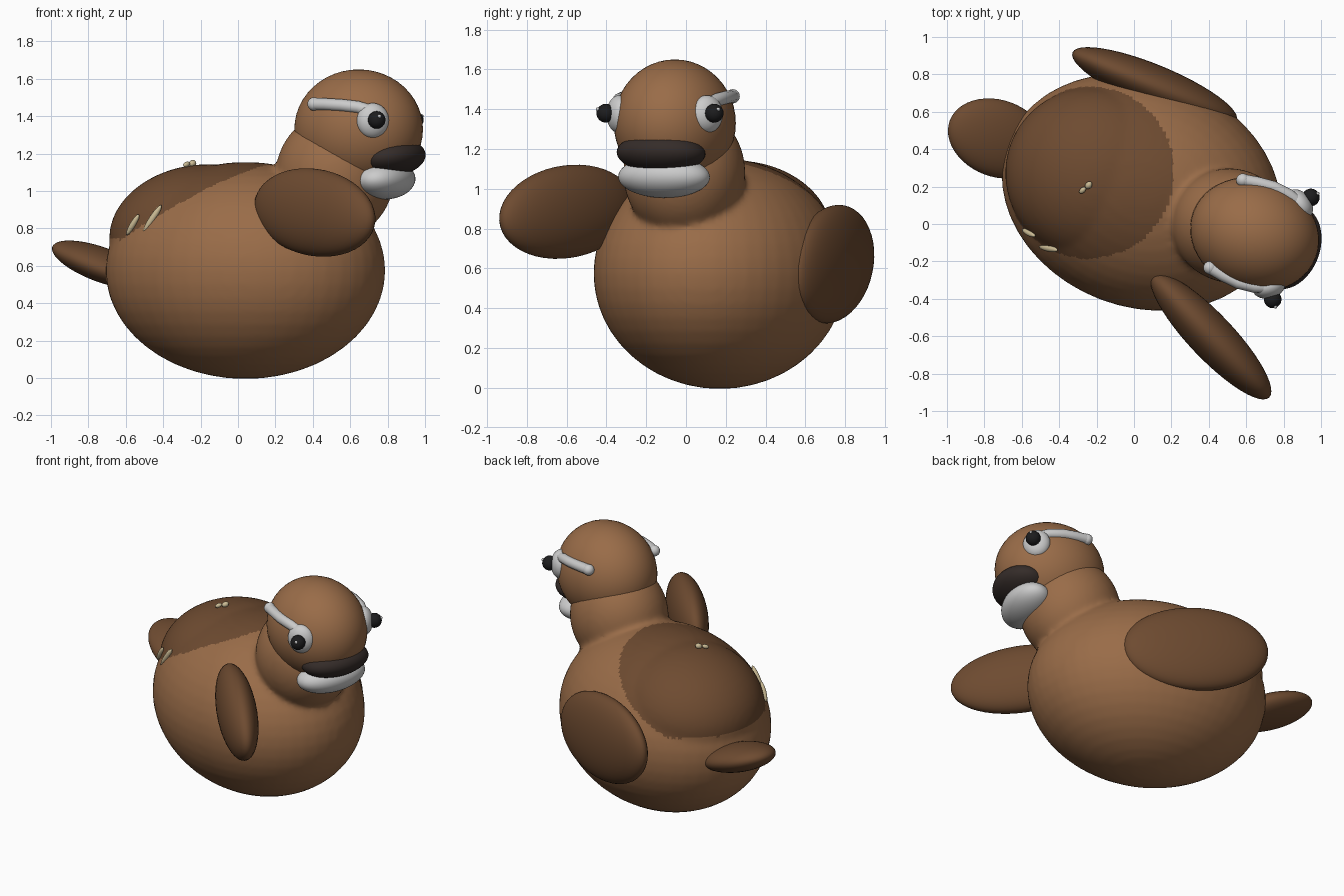
import bpy, bmesh
from math import radians
from mathutils import Matrix, Vector, Euler

if "Cube" in bpy.data.objects:
    bpy.data.objects.remove(bpy.data.objects["Cube"])


def material(name, r, g, b):
    m = bpy.data.materials.new(name)
    m.diffuse_color = (r, g, b, 1)
    m.use_nodes = True
    m.node_tree.nodes["Principled BSDF"].inputs["Base Color"].default_value = m.diffuse_color
    return m


BROWN = material("brown", 0.32, 0.15, 0.065)
DARK = material("dark_brown", 0.155, 0.07, 0.03)
WHITE = material("white", 0.8, 0.8, 0.78)
BLACK = material("black", 0.012, 0.012, 0.013)
BEAK = material("beak_dark", 0.035, 0.025, 0.022)
STRAW = material("straw", 0.6, 0.5, 0.3)

# The bird's own frame: +x is its facing direction
FRAME = Matrix.Translation((0.04, 0.17, 0)) @ Matrix.Rotation(radians(-20.5), 4, 'Z')


def ellipsoid(name, centre, radii, mat, yaw=0, pitch=0, segments=48):
    rot = Euler((0, radians(pitch), radians(yaw))).to_matrix().to_4x4()
    bm = bmesh.new()
    bmesh.ops.create_uvsphere(bm, u_segments=segments, v_segments=segments // 2, radius=1)
    bm.transform(FRAME @ Matrix.Translation(centre) @ rot @ Matrix.Diagonal((*radii, 1)))
    for f in bm.faces:
        f.smooth = True
    me = bpy.data.meshes.new(name)
    bm.to_mesh(me)
    bm.free()
    me.materials.append(mat)
    ob = bpy.data.objects.new(name, me)
    bpy.context.collection.objects.link(ob)
    return ob


def stick(name, a, b, r):
    a, b = Vector(a), Vector(b)
    inv = FRAME.inverted()
    a, b = inv @ a, inv @ b
    d = b - a
    ob = ellipsoid(name, (0, 0, 0), (1, 1, 1), STRAW, segments=16)
    ob.data.transform(FRAME.inverted())
    ob.data.transform(FRAME @ Matrix.Translation((a + b) / 2)
                      @ d.to_track_quat('Z', 'Y').to_matrix().to_4x4()
                      @ Matrix.Diagonal((r, r, d.length / 2, 1)))
    return ob


# Body: belly, back and neck fused with soft joins
body = ellipsoid("body", (0, 0, 0.575), (0.765, 0.615, 0.58), BROWN)
lumps = [ellipsoid("back", (-0.26, 0, 0.78), (0.49, 0.47, 0.36), BROWN, pitch=-8),
         ellipsoid("neck", (0.51, 0, 1.08), (0.32, 0.305, 0.34), BROWN)]
bpy.ops.object.select_all(action='DESELECT')
for ob in lumps + [body]:
    ob.select_set(True)
bpy.context.view_layer.objects.active = body
bpy.ops.object.join()
remesh = body.modifiers.new("fuse", 'REMESH')
remesh.mode = 'VOXEL'
remesh.voxel_size = 0.018
soft = body.modifiers.new("soften", 'SMOOTH')
soft.iterations = 8
bpy.ops.object.modifier_apply(modifier="fuse")
bpy.ops.object.modifier_apply(modifier="soften")

# Dark saddle painted on the back
body.data.materials.clear()
body.data.materials.append(BROWN)
body.data.materials.append(DARK)
inv = FRAME.inverted()
for p in body.data.polygons:
    c = inv @ p.center
    inside = ((c.x + 0.3) / 0.455) ** 2 + (c.y / 0.46) ** 2 < 1
    p.material_index = 1 if inside and c.z > 0.74 else 0
    p.use_smooth = True

# Head and two-tone beak
ellipsoid("head", (0.646, 0, 1.33), (0.35, 0.3, 0.32), BROWN)
ellipsoid("upper_beak", (0.843, 0, 1.18), (0.165, 0.23, 0.10), BEAK, pitch=-8)
ellipsoid("lower_beak", (0.80, 0, 1.06), (0.145, 0.24, 0.105), WHITE, pitch=-5)

# Eyes and brow stripes, mirrored
for side, s in (("left", 1), ("right", -1)):
    ellipsoid(side + "_eye_patch", (0.815, s * 0.235, 1.375), (0.088, 0.062, 0.095), WHITE, yaw=-s * 35)
    ellipsoid(side + "_eye", (0.858, s * 0.291, 1.38), (0.047,) * 3, BLACK, segments=24)
    ellipsoid(side + "_eye_glint", (0.885, s * 0.323, 1.40), (0.010,) * 3, WHITE, segments=12)
    path = [(0.485, 0.25, 1.465), (0.56, 0.263, 1.463), (0.65, 0.272, 1.458),
            (0.74, 0.262, 1.448), (0.81, 0.24, 1.425)]
    cu = bpy.data.curves.new(side + "_brow", 'CURVE')
    cu.dimensions = '3D'
    cu.bevel_depth = 0.033
    cu.bevel_resolution = 4
    cu.use_fill_caps = True
    sp = cu.splines.new('POLY')
    sp.points.add(len(path) - 1)
    for pt, (x, y, z) in zip(sp.points, path):
        pt.co = (*(FRAME @ Vector((x, s * y, z))), 1)
    sp.use_smooth = True
    cu.materials.append(WHITE)
    bpy.context.collection.objects.link(bpy.data.objects.new(side + "_brow", cu))
    ellipsoid(side + "_brow_tip", (0.485, s * 0.25, 1.465), (0.036,) * 3, WHITE, segments=20)

# Wings: right one spread forward, left one folded; tail
ellipsoid("right_wing", (0.617, -0.591, 0.885), (0.455, 0.12, 0.233), DARK, yaw=-26, pitch=6)
ellipsoid("left_wing", (-0.132, 0.554, 0.622), (0.48, 0.115, 0.29), DARK, yaw=-2, pitch=10)
ellipsoid("tail", (-0.82, 0, 0.605), (0.29, 0.205, 0.09), DARK, pitch=20)

# Loose straw stuck to the back
stick("straw_side_a", (-0.595, -0.03, 0.765), (-0.53, -0.065, 0.875), 0.016)
stick("straw_side_b", (-0.505, -0.12, 0.78), (-0.41, -0.14, 0.925), 0.018)
stick("straw_top_a", (-0.29, 0.165, 1.135), (-0.26, 0.195, 1.15), 0.014)
stick("straw_top_b", (-0.255, 0.19, 1.14), (-0.23, 0.225, 1.155), 0.018)
